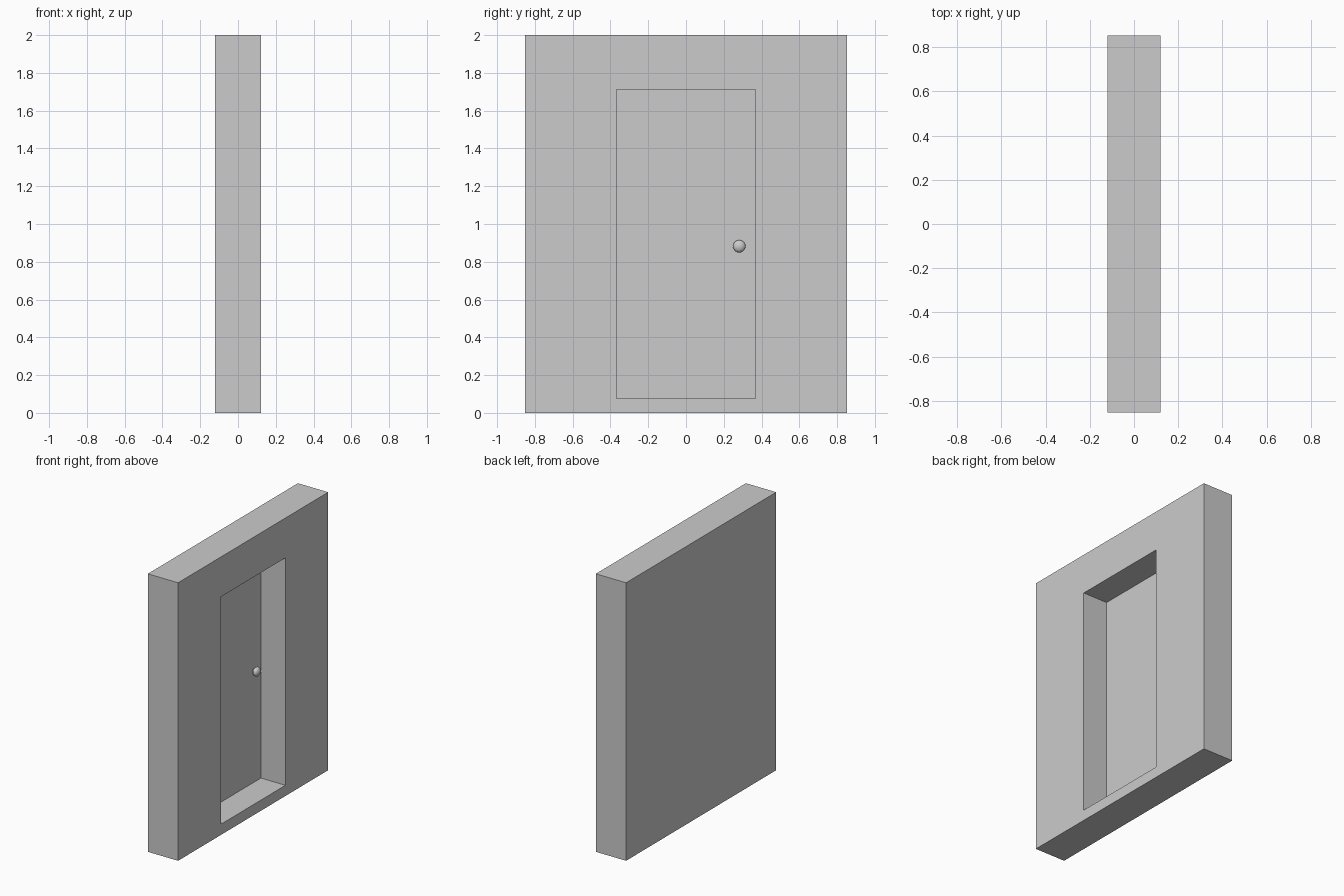
import bpy, bmesh
from math import copysign, pi
from mathutils import Matrix

cube = bpy.data.objects.get("Cube")
if cube:
    bpy.data.objects.remove(cube, do_unlink=True)

THICK, WIDTH, HEIGHT = 0.241, 1.706, 2.0
HALF_DOOR, SILL, HEAD = 0.367, 0.077, 1.713
DEPTH = 0.195
DOOR_X = THICK / 2 - DEPTH
KNOB_Y, KNOB_Z, KNOB_R = 0.282, 0.882, 0.033


def material(name, value):
    mat = bpy.data.materials.new(name)
    mat.use_nodes = True
    colour = (value, value, value, 1)
    mat.diffuse_color = colour
    mat.node_tree.nodes["Principled BSDF"].inputs["Base Color"].default_value = colour
    return mat


def finish(bm, name, mat):
    bmesh.ops.recalc_face_normals(bm, faces=bm.faces)
    mesh = bpy.data.meshes.new(name)
    bm.to_mesh(mesh)
    bm.free()
    mesh.materials.append(mat)
    obj = bpy.data.objects.new(name, mesh)
    bpy.context.collection.objects.link(obj)
    return obj


grey = material("plain grey", 0.6)

# Wall slab with the doorway sunk into its +x face
bm = bmesh.new()
bmesh.ops.create_cube(bm, size=1)
bmesh.ops.scale(bm, vec=(THICK, WIDTH, HEIGHT), verts=bm.verts)
bmesh.ops.translate(bm, vec=(0, 0, HEIGHT / 2), verts=bm.verts)
bm.normal_update()
face = max(bm.faces, key=lambda f: f.normal.x)
bmesh.ops.inset_individual(bm, faces=[face], thickness=0.1)
for v in face.verts:
    v.co.y = copysign(HALF_DOOR, v.co.y)
    v.co.z = HEAD if v.co.z > HEIGHT / 2 else SILL
door = bmesh.ops.extrude_discrete_faces(bm, faces=[face])["faces"][0]
bmesh.ops.translate(bm, vec=(-DEPTH, 0, 0), verts=door.verts)
finish(bm, "wall_with_door", grey)

# Flattened round knob on a short stem
bm = bmesh.new()
bmesh.ops.create_uvsphere(
    bm, u_segments=32, v_segments=16, radius=KNOB_R,
    matrix=Matrix.Translation((DOOR_X + 0.027, KNOB_Y, KNOB_Z))
    @ Matrix.Diagonal((0.68, 1, 1, 1)) @ Matrix.Rotation(pi / 2, 4, "Y"))
bmesh.ops.create_cone(
    bm, cap_ends=True, segments=24, radius1=0.012, radius2=0.012, depth=0.02,
    matrix=Matrix.Translation((DOOR_X + 0.01, KNOB_Y, KNOB_Z))
    @ Matrix.Rotation(pi / 2, 4, "Y"))
knob = finish(bm, "door_knob", grey)
bpy.context.view_layer.objects.active = knob
knob.select_set(True)
bpy.ops.object.shade_smooth_by_angle()
